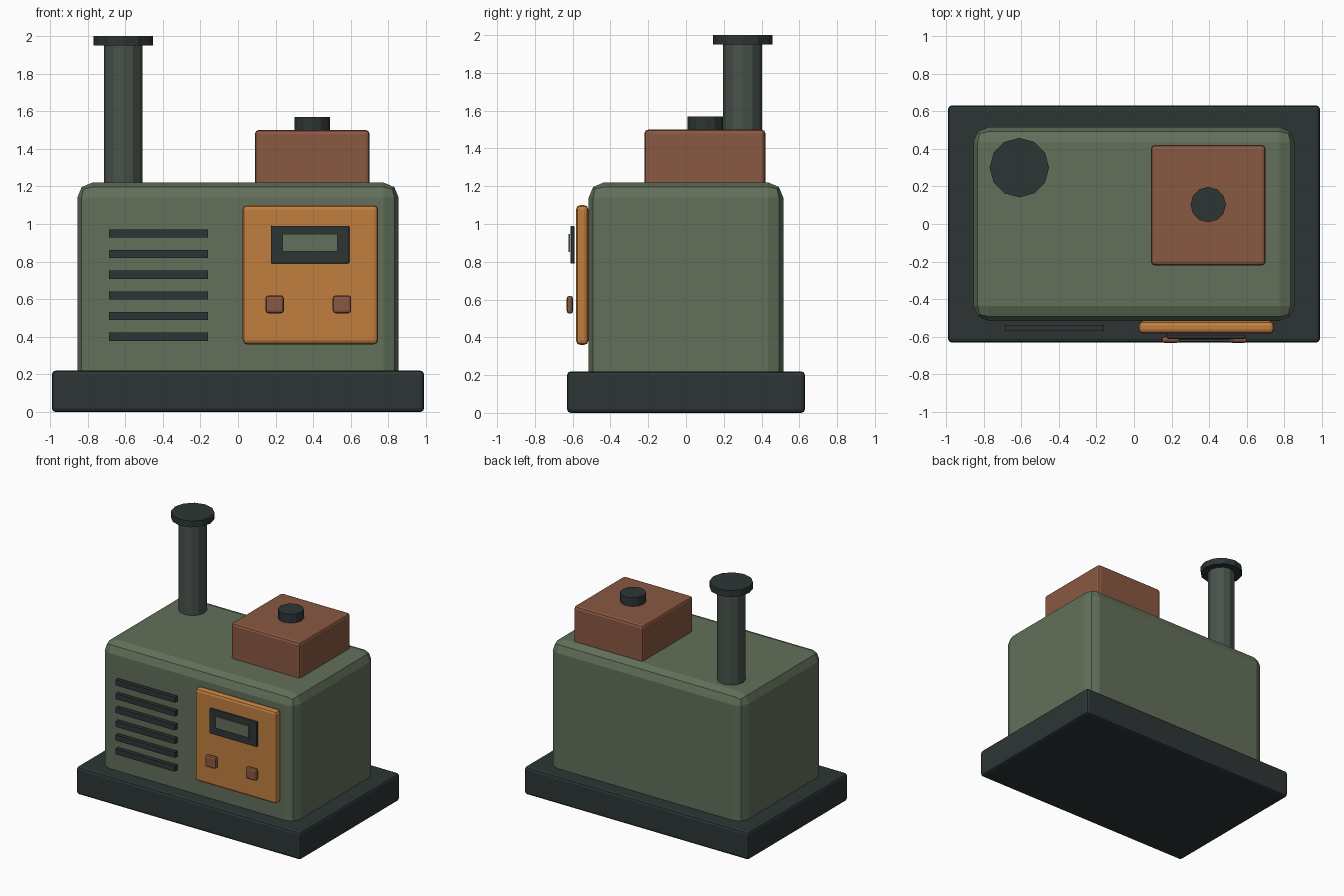
import bpy
from mathutils import Vector

cube = bpy.data.objects.get("Cube")
if cube:
    bpy.data.objects.remove(cube, do_unlink=True)


def material(name, hex_colour):
    """Flat material from an sRGB hex colour, converted to linear."""
    srgb = [int(hex_colour[i:i + 2], 16) / 255 for i in (0, 2, 4)]
    rgba = [c / 12.92 if c < 0.04 else ((c + 0.055) / 1.055) ** 2.4 for c in srgb] + [1]
    mat = bpy.data.materials.new(name)
    mat.use_nodes = True
    mat.diffuse_color = rgba
    mat.node_tree.nodes["Principled BSDF"].inputs["Base Color"].default_value = rgba
    return mat


charcoal = material("charcoal", "2d3535")
green = material("olive green", "62705a")
rust = material("rust brown", "8a5842")
orange = material("orange", "c17f40")
steel = material("grey green steel", "48524a")


def finish(obj, name, mat, bevel=0, segments=2):
    obj.name = obj.data.name = name
    obj.data.materials.append(mat)
    if bevel:
        mod = obj.modifiers.new("Bevel", "BEVEL")
        mod.width = bevel
        mod.segments = segments
    return obj


def box(name, low, high, mat, bevel=0, segments=2):
    """Box between two opposite corners, with optionally bevelled edges."""
    low, high = Vector(low), Vector(high)
    bpy.ops.mesh.primitive_cube_add(size=1, location=(low + high) / 2)
    obj = bpy.context.object
    obj.scale = high - low
    bpy.ops.object.transform_apply(location=False, rotation=False, scale=True)
    return finish(obj, name, mat, bevel, segments)


def cylinder(name, x, y, radius, bottom, top, mat, sides=12):
    bpy.ops.mesh.primitive_cylinder_add(vertices=sides, radius=radius, depth=top - bottom,
                                        location=(x, y, (bottom + top) / 2))
    return finish(bpy.context.object, name, mat)


# Plinth and main housing, whose lower bevel is sunk into the plinth
box("base_plinth", (-0.99, -0.63, 0), (0.99, 0.63, 0.22), charcoal, 0.02)
box("housing", (-0.855, -0.515, 0.13), (0.855, 0.515, 1.22), green, 0.08)

# Exhaust stack
cylinder("exhaust_pipe", -0.61, 0.3, 0.103, 1.15, 1.96, steel)
cylinder("exhaust_cap", -0.61, 0.3, 0.158, 1.95, 2.0, charcoal)

# Fuel tank with filler cap
box("fuel_tank", (0.09, -0.22, 1.2), (0.70, 0.42, 1.5), rust, 0.02)
cylinder("filler_cap", 0.395, 0.103, 0.094, 1.48, 1.57, charcoal)

# Control panel with display and buttons
box("control_panel", (0.025, -0.582, 0.36), (0.745, -0.517, 1.10), orange, 0.022)
box("display_frame", (0.175, -0.611, 0.79), (0.592, -0.59, 0.99), charcoal, 0.006)
box("display_screen", (0.237, -0.622, 0.853), (0.53, -0.615, 0.946), green)
for side, x in (("right", 0.195), ("left", 0.553)):
    box(f"button_{side}", (x - 0.049, -0.632, 0.525), (x + 0.049, -0.598, 0.62), rust, 0.015)

# Cooling vent slats
for i in range(6):
    z = 0.4 + 0.11 * i
    box(f"vent_slat_{i + 1}", (-0.685, -0.568, z - 0.022), (-0.16, -0.536, z + 0.022), charcoal)
